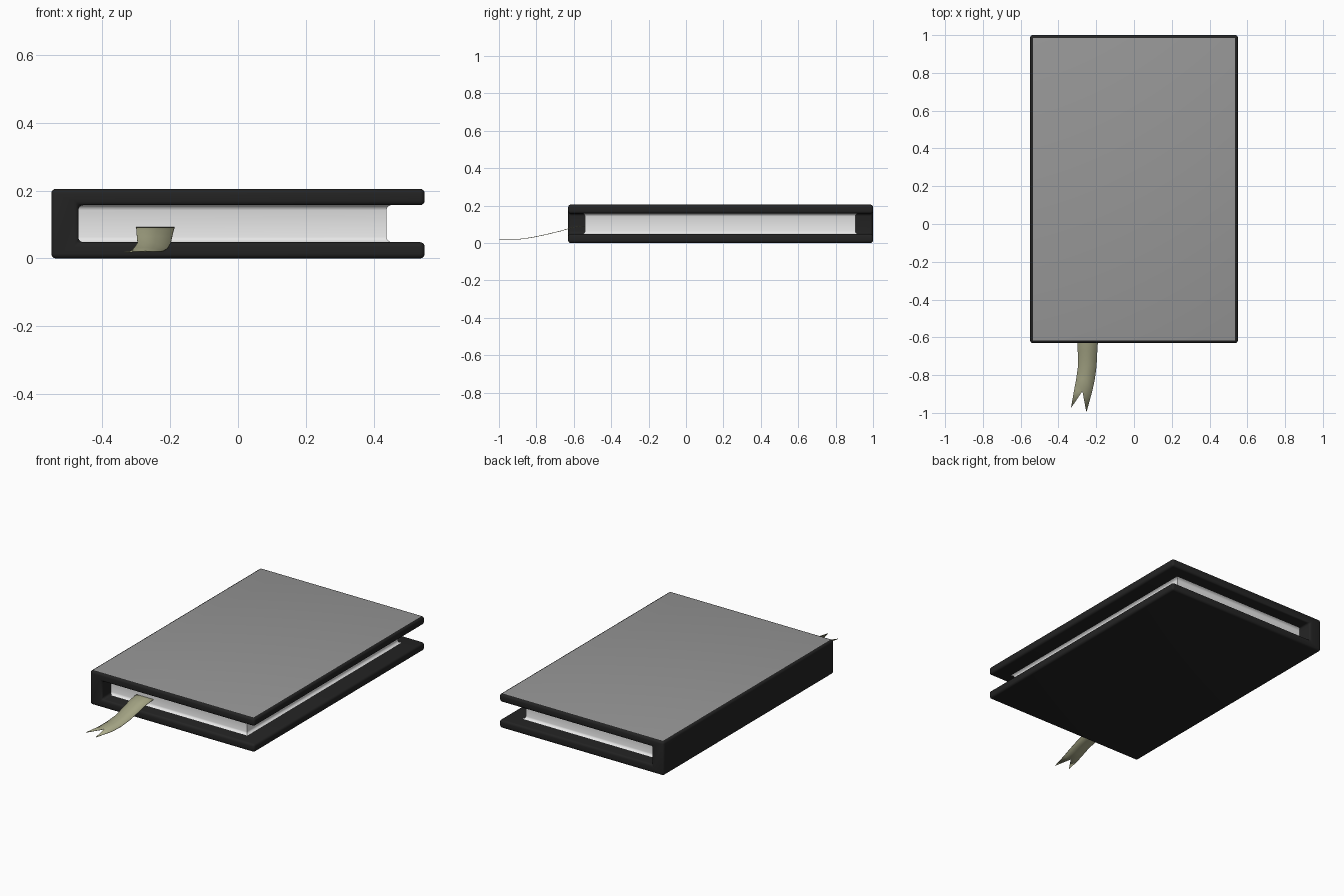
import bpy, bmesh, math
from mathutils import Vector

if "Cube" in bpy.data.objects:
    bpy.data.objects.remove(bpy.data.objects["Cube"])


def material(name, rgb):
    m = bpy.data.materials.new(name)
    m.diffuse_color = (*rgb, 1)
    m.use_nodes = True
    m.node_tree.nodes["Principled BSDF"].inputs["Base Color"].default_value = m.diffuse_color
    return m


BLACK = material("cover_black", (0.017, 0.017, 0.017))
GREY = material("top_panel_grey", (0.31, 0.31, 0.31))
WHITE = material("paper_white", (0.8, 0.8, 0.8))
OLIVE = material("ribbon_olive", (0.40, 0.40, 0.25))


def make_object(name, bm, mats, smooth=True):
    bmesh.ops.recalc_face_normals(bm, faces=bm.faces)
    me = bpy.data.meshes.new(name)
    bm.to_mesh(me)
    bm.free()
    for m in mats:
        me.materials.append(m)
    ob = bpy.data.objects.new(name, me)
    bpy.context.collection.objects.link(ob)
    if smooth:
        bpy.ops.object.select_all(action='DESELECT')
        ob.select_set(True)
        bpy.context.view_layer.objects.active = ob
        bpy.ops.object.shade_smooth_by_angle(angle=math.radians(35))
    return ob


# Cover: C-shaped section (spine and two boards) extruded along y, edges rounded
Y0, Y1, TOP = -0.63, 1.0, 0.205
section = [(-0.55, 0), (0.55, 0), (0.55, 0.048), (-0.47, 0.048),
           (-0.47, 0.157), (0.55, 0.157), (0.55, TOP), (-0.55, TOP)]
bm = bmesh.new()
face = bm.faces.new([bm.verts.new((x, Y0, z)) for x, z in section])
ext = bmesh.ops.extrude_face_region(bm, geom=[face])
bmesh.ops.translate(bm, vec=(0, Y1 - Y0, 0),
                    verts=[v for v in ext["geom"] if isinstance(v, bmesh.types.BMVert)])
bmesh.ops.recalc_face_normals(bm, faces=bm.faces)
bmesh.ops.bevel(bm, geom=bm.edges[:], offset=0.014, offset_type='OFFSET',
                segments=4, profile=0.5, affect='EDGES')
# Grey panel on the flat top of the upper board
bm.normal_update()
for f in bm.faces:
    if f.normal.z > 0.999 and f.calc_center_median().z > TOP - 0.001:
        f.material_index = 1
make_object("cover", bm, [BLACK, GREY])

# Page block: stacked rectangles that flare out where they meet the boards
bm = bmesh.new()
flare = [(0.047, 0.014), (0.051, 0.007), (0.056, 0.002), (0.063, 0)]
levels = flare + [(TOP - z, o) for z, o in reversed(flare)]
rings = []
for z, o in levels:
    rings.append([bm.verts.new(p) for p in (
        (-0.48, -0.54 - o, z), (0.437 + o, -0.54 - o, z),
        (0.437 + o, 0.905 + o, z), (-0.48, 0.905 + o, z))])
for a, b in zip(rings, rings[1:]):
    for i in range(4):
        j = (i + 1) % 4
        bm.faces.new((a[i], a[j], b[j], b[i]))
bm.faces.new(rings[0])
bm.faces.new(rings[-1])
make_object("pages", bm, [WHITE])

# Ribbon bookmark: rows of (y, z, left x, right x), ending in a swallow tail
rows = [(-0.50, 0.092, -0.300, -0.187), (-0.56, 0.090, -0.300, -0.187),
        (-0.61, 0.082, -0.299, -0.190), (-0.67, 0.064, -0.298, -0.194),
        (-0.75, 0.045, -0.296, -0.198), (-0.82, 0.030, -0.306, -0.207),
        (-0.885, 0.021, -0.318, -0.221)]
bm = bmesh.new()
grid = [[bm.verts.new((l + (r - l) * t, y, z)) for t in (0, 0.5, 1)] for y, z, l, r in rows]
for a, b in zip(grid, grid[1:]):
    for i in range(2):
        bm.faces.new((a[i], a[i + 1], b[i + 1], b[i]))
left, notch, right = grid[-1]
notch.co.x = -0.273
bm.faces.new((left, notch, bm.verts.new((-0.334, -0.975, 0.019))))
bm.faces.new((notch, right, bm.verts.new((-0.252, -0.998, 0.021))))
ribbon = make_object("ribbon", bm, [OLIVE])
solid = ribbon.modifiers.new("thickness", 'SOLIDIFY')
solid.thickness = 0.003
solid.offset = 0
